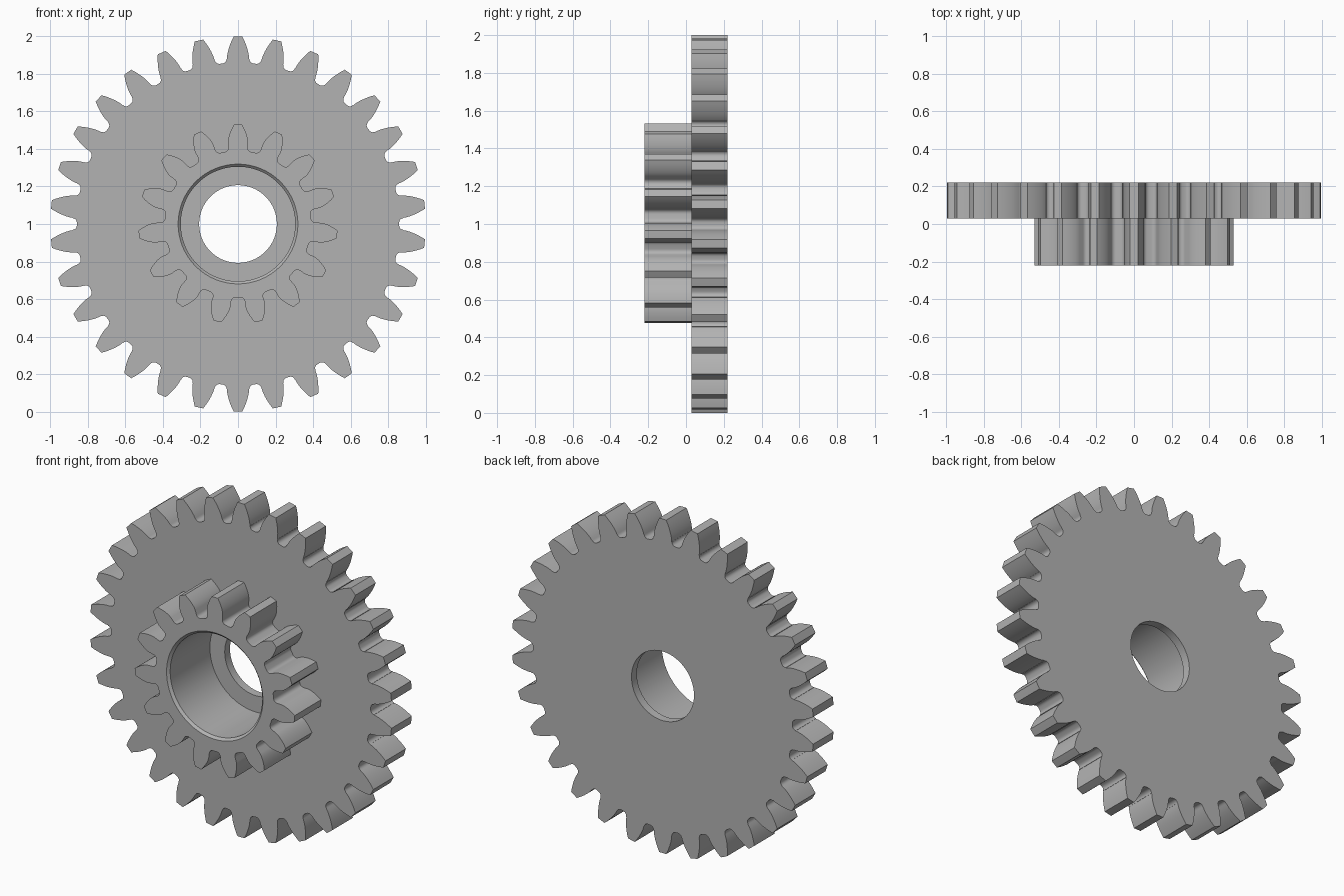
import bpy, bmesh, math

cube = bpy.data.objects.get("Cube")
if cube:
    bpy.data.objects.remove(cube, do_unlink=True)

MODULE = 1 / 16
PRESSURE = math.radians(20)
FRONT, JOINT, FLOOR, BACK = -0.22, 0.028, 0.17, 0.22
BORE, HOLE, CHAMFER = 0.305, 0.207, 0.014

metal = bpy.data.materials.new("plain grey")
metal.use_nodes = True
grey = (0.45, 0.45, 0.45, 1)
metal.diffuse_color = grey
metal.node_tree.nodes["Principled BSDF"].inputs["Base Color"].default_value = grey


def involute(a):
    return math.tan(a) - a


def gear_outline(teeth):
    """Closed list of (radius, angle) for an involute spur gear."""
    pitch = MODULE * teeth / 2
    base = pitch * math.cos(PRESSURE)
    tip, root = pitch + MODULE, pitch - 1.25 * MODULE
    fillet = 0.36 * MODULE
    half = [(tip, 0)]
    # involute flank from tip to base circle
    for i in range(8):
        r = tip + (base - tip) * i / 7
        a = math.acos(min(1, base / r))
        half.append((r, math.pi / (2 * teeth) + involute(PRESSURE) - involute(a)))
    # rounded fillet down to the root circle
    start = half[-1][1] + 0.002
    for i in range(6):
        t = math.pi / 2 * i / 5
        half.append((root + fillet * (1 - math.sin(t)),
                     start + fillet / root * (1 - math.cos(t))))
    half.append((root, math.pi / teeth))
    tooth = [(r, -a) for r, a in reversed(half[1:-1])] + half
    tooth = sorted(tooth, key=lambda p: p[1])
    return [(r, a + k * math.tau / teeth) for k in range(teeth) for r, a in tooth]


def build_gear(name, teeth, sections, closed):
    """Skin rings of (radius or None for the toothed outline, y)."""
    outline = gear_outline(teeth)
    bm = bmesh.new()
    rings = [[bm.verts.new(((radius or r) * math.sin(a), y, 1 + (radius or r) * math.cos(a)))
              for r, a in outline] for radius, y in sections]
    pairs = list(zip(rings, rings[1:]))
    if closed:
        pairs.append((rings[-1], rings[0]))
    n = len(outline)
    for p, q in pairs:
        for i in range(n):
            j = (i + 1) % n
            bm.faces.new((p[i], p[j], q[j], q[i]))
    bmesh.ops.recalc_face_normals(bm, faces=bm.faces)
    mesh = bpy.data.meshes.new(name)
    bm.to_mesh(mesh)
    bm.free()
    mesh.materials.append(metal)
    obj = bpy.data.objects.new(name, mesh)
    bpy.context.collection.objects.link(obj)
    bpy.ops.object.select_all(action='DESELECT')
    obj.select_set(True)
    bpy.context.view_layer.objects.active = obj
    bpy.ops.object.shade_smooth_by_angle(angle=math.radians(25))
    return obj


# Wide wheel with a stepped bore and a thin lip at the back
build_gear("large_gear", 30, [(None, JOINT), (None, BACK), (HOLE, BACK), (HOLE, FLOOR),
                              (BORE, FLOOR), (BORE, JOINT)], True)

# Small pinion on the front with a chamfered bore
build_gear("small_gear", 15, [(None, JOINT), (None, FRONT), (BORE + CHAMFER, FRONT),
                              (BORE, FRONT + CHAMFER), (BORE, JOINT)], False)
